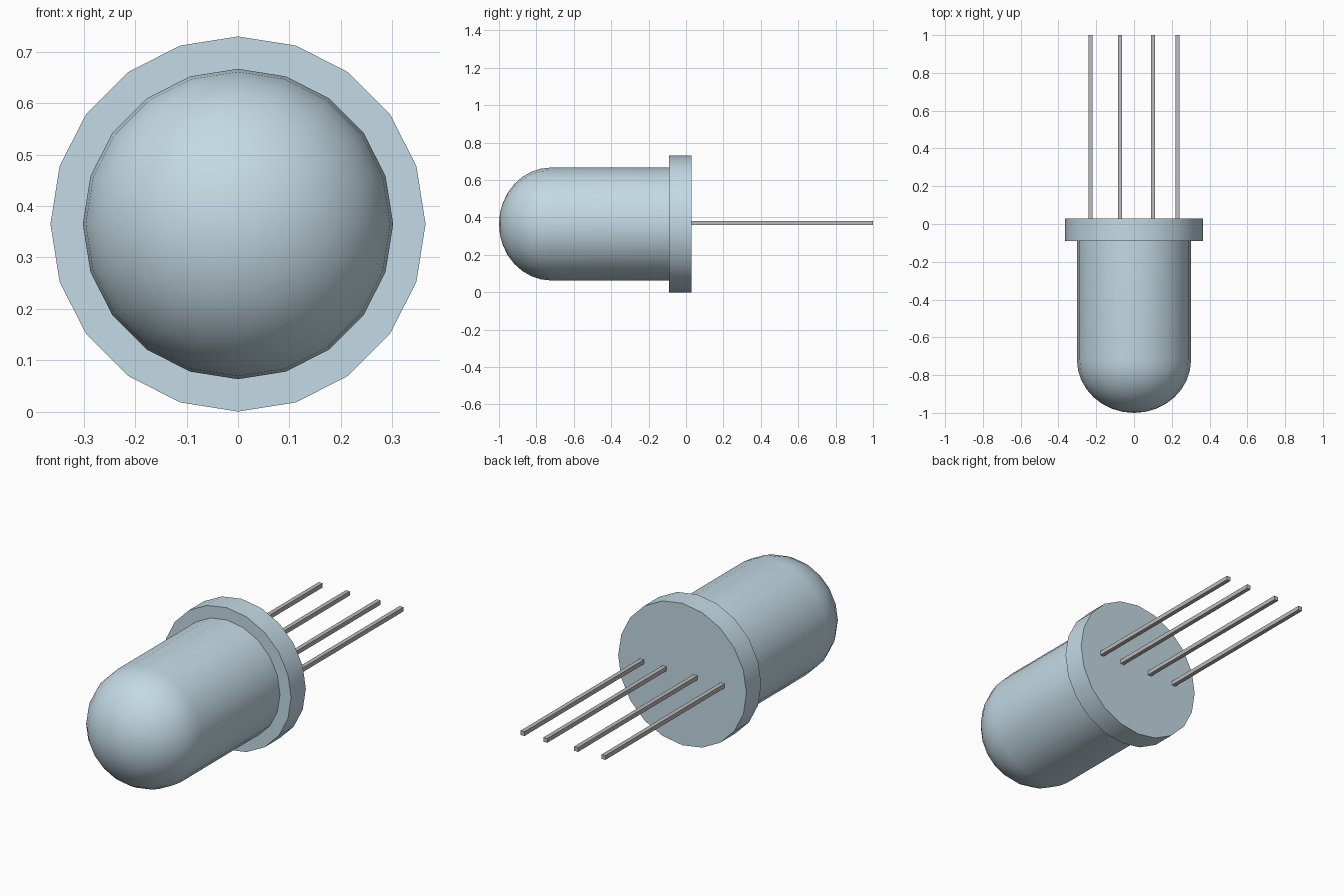
import bpy, bmesh, math

if "Cube" in bpy.data.objects:
    bpy.data.objects.remove(bpy.data.objects["Cube"])

AXIS_Z = 0.365
SIDES = 20


def material(name, rgb):
    m = bpy.data.materials.new(name)
    m.diffuse_color = (*rgb, 1)
    m.use_nodes = True
    m.node_tree.nodes["Principled BSDF"].inputs["Base Color"].default_value = m.diffuse_color
    return m


def finish(name, bm, mat, smooth=None):
    bmesh.ops.recalc_face_normals(bm, faces=bm.faces)
    mesh = bpy.data.meshes.new(name)
    bm.to_mesh(mesh)
    bm.free()
    obj = bpy.data.objects.new(name, mesh)
    bpy.context.collection.objects.link(obj)
    mesh.materials.append(mat)
    if smooth:
        bpy.ops.object.select_all(action='DESELECT')
        obj.select_set(True)
        bpy.context.view_layer.objects.active = obj
        bpy.ops.object.shade_smooth_by_angle(angle=math.radians(smooth))
    return obj


def lathe(name, profile, mat):
    """Revolve (radius, y) points around the lengthwise axis."""
    bm = bmesh.new()
    vs = [bm.verts.new((r, y, AXIS_Z)) for r, y in profile]
    es = [bm.edges.new(pair) for pair in zip(vs, vs[1:])]
    bmesh.ops.spin(bm, geom=vs + es, cent=(0, 0, AXIS_Z), axis=(0, 1, 0),
                   angle=math.tau, steps=SIDES, use_duplicate=False)
    bmesh.ops.remove_doubles(bm, verts=bm.verts, dist=1e-4)
    return finish(name, bm, mat, 40)


blue = material("pale_blue_plastic", (0.55, 0.70, 0.78))
grey = material("grey_metal", (0.5, 0.5, 0.5))

# Domed bulb and rim, one closed revolved shell
dome = [(0.302 * math.sin(a), -0.72 - 0.28 * math.cos(a))
        for a in (i * math.pi / 16 for i in range(9))]
lathe("bulb", dome + [(0.302, -0.09), (0.365, -0.09), (0.365, 0.03), (0, 0.03)], blue)

# Four square wire legs
for i, x in enumerate((-0.23, -0.075, 0.10, 0.23)):
    bm = bmesh.new()
    bmesh.ops.create_cube(bm, size=1)
    bmesh.ops.scale(bm, vec=(0.022, 0.98, 0.022), verts=bm.verts)
    bmesh.ops.translate(bm, vec=(x, 0.51, 0.37), verts=bm.verts)
    finish(f"wire_leg_{i + 1}", bm, grey)
